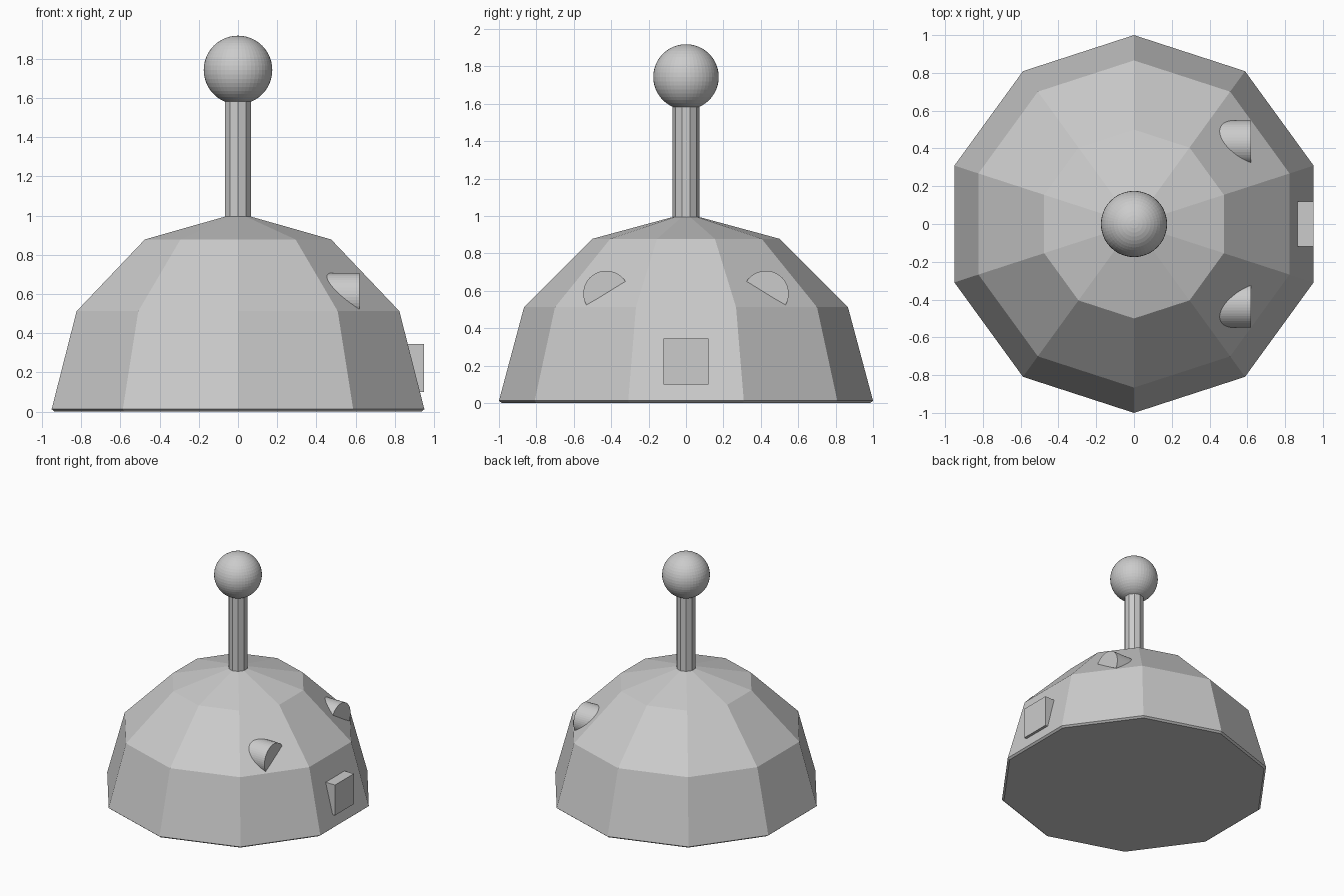
import bpy
import bmesh
from math import sin, cos, pi, radians

cube = bpy.data.objects.get("Cube")
if cube:
    bpy.data.objects.remove(cube, do_unlink=True)

grey = bpy.data.materials.new("plain grey")
grey.use_nodes = True
grey.diffuse_color = (0.6, 0.6, 0.6, 1)
grey.node_tree.nodes["Principled BSDF"].inputs["Base Color"].default_value = (0.6, 0.6, 0.6, 1)

SIDES = 10


def finish(name, bm):
    bmesh.ops.recalc_face_normals(bm, faces=bm.faces)
    mesh = bpy.data.meshes.new(name)
    bm.to_mesh(mesh)
    bm.free()
    mesh.materials.append(grey)
    obj = bpy.data.objects.new(name, mesh)
    bpy.context.collection.objects.link(obj)
    return obj


def lathe(name, profile):
    """Stack of ten-sided rings (radius, z), with a corner facing front and back."""
    bm = bmesh.new()
    rings = []
    for r, z in profile:
        rings.append([bm.verts.new((r * cos(pi / 2 + 2 * pi * i / SIDES),
                                    r * sin(pi / 2 + 2 * pi * i / SIDES), z))
                      for i in range(SIDES)])
    for low, high in zip(rings, rings[1:]):
        for i in range(SIDES):
            j = (i + 1) % SIDES
            bm.faces.new((low[i], low[j], high[j], high[i]))
    bm.faces.new(rings[0])
    bm.faces.new(rings[-1])
    bmesh.ops.remove_doubles(bm, verts=bm.verts, dist=0.0001)
    return finish(name, bm)


def prism(name, outline, x0, x1):
    """Outline in (y, z) extruded along x."""
    bm = bmesh.new()
    face = bm.faces.new([bm.verts.new((x0, y, z)) for y, z in outline])
    grown = bmesh.ops.extrude_face_region(bm, geom=[face])["geom"]
    bmesh.ops.translate(bm, vec=(x1 - x0, 0, 0),
                        verts=[v for v in grown if isinstance(v, bmesh.types.BMVert)])
    return finish(name, bm)


# Faceted dome with a narrow bevel at the floor, and its antenna rod
lathe("dome_body", [(0.985, 0), (1, 0.012), (0.866, 0.512), (0.5, 0.878), (0.05, 1.0)])
lathe("antenna_rod", [(0.071, 0.95), (0.071, 1.62)])

# Antenna ball
bm = bmesh.new()
bmesh.ops.create_uvsphere(bm, u_segments=48, v_segments=24, radius=0.175)
bmesh.ops.translate(bm, verts=bm.verts, vec=(0, 0, 1.743))
finish("antenna_ball", bm)

# Slanted half-round eyes
for name, side in (("right_eye", -1), ("left_eye", 1)):
    arc = [radians(30 + 180 * i / 24) for i in range(25)]
    outline = [(side * (0.427 - 0.122 * cos(a)), 0.585 + 0.122 * sin(a)) for a in arc]
    prism(name, outline, 0.38, 0.62)

# Square mouth block
prism("mouth_block", [(-0.12, 0.1), (0.12, 0.1), (0.12, 0.345), (-0.12, 0.345)], 0.75, 0.95)
